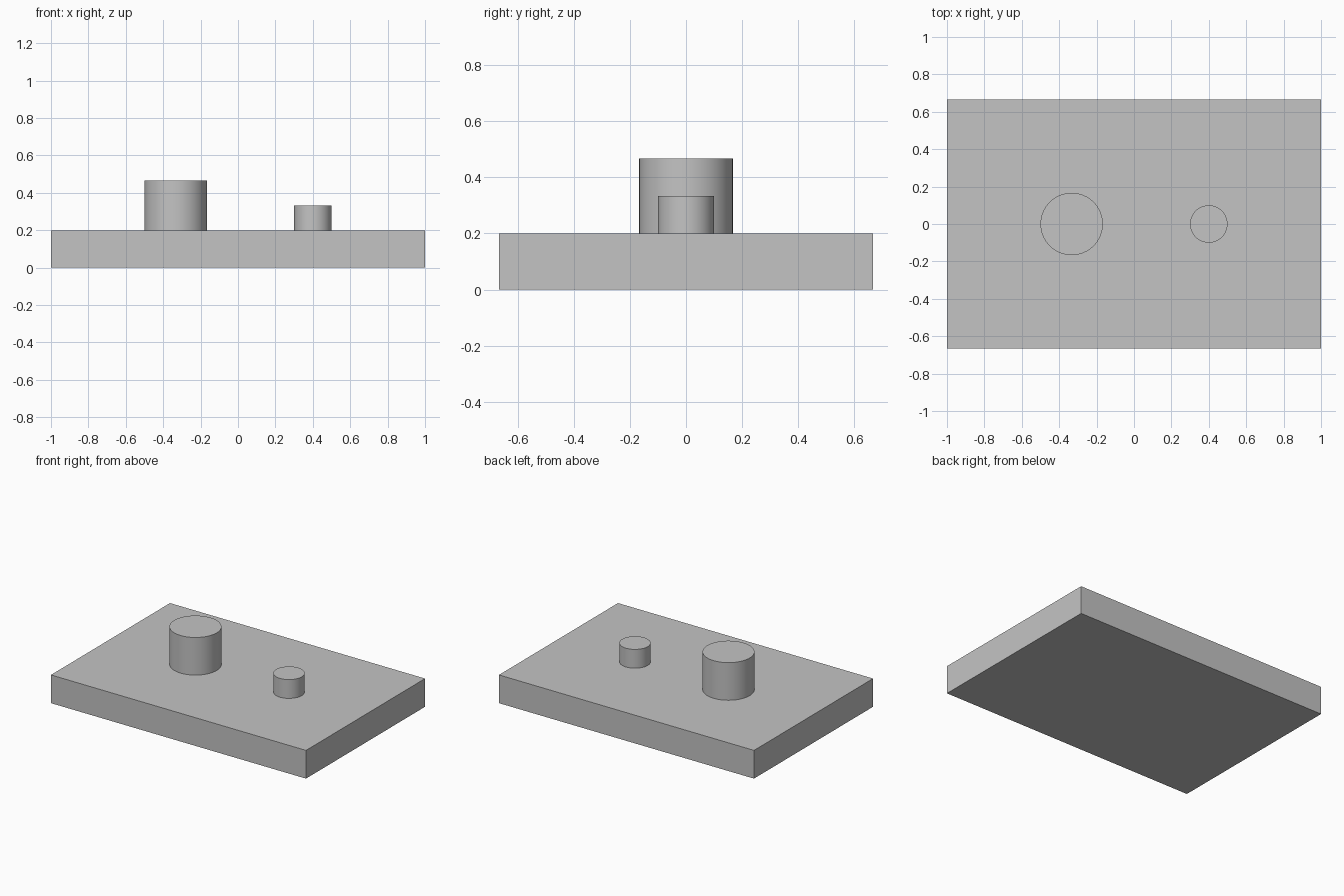
import bpy
import math

cube = bpy.data.objects.get("Cube")
if cube:
    bpy.data.objects.remove(cube, do_unlink=True)

# Single plain grey finish
grey = bpy.data.materials.new("plain_grey")
grey.use_nodes = True
colour = (0.55, 0.55, 0.55, 1)
grey.diffuse_color = colour
grey.node_tree.nodes["Principled BSDF"].inputs["Base Color"].default_value = colour

UNIT = 1 / 15        # the plate is 30 units long
PLATE_TOP = 3 * UNIT


def finish(name):
    obj = bpy.context.object
    obj.name = name
    obj.data.materials.append(grey)
    return obj


def add_peg(name, x, radius, height):
    """Upright round peg standing on the plate."""
    bpy.ops.mesh.primitive_cylinder_add(
        vertices=64, radius=radius * UNIT, depth=height * UNIT,
        location=(x * UNIT, 0, PLATE_TOP + height * UNIT / 2))
    finish(name)
    bpy.ops.object.shade_smooth_by_angle(angle=math.radians(30))


# Base plate
bpy.ops.mesh.primitive_cube_add(size=1, location=(0, 0, PLATE_TOP / 2))
plate = finish("base_plate")
plate.scale = (30 * UNIT, 20 * UNIT, PLATE_TOP)
bpy.ops.object.transform_apply(location=False, rotation=False, scale=True)

# Pegs
add_peg("large_peg", -5, 2.5, 4)
add_peg("small_peg", 6, 1.5, 2)
